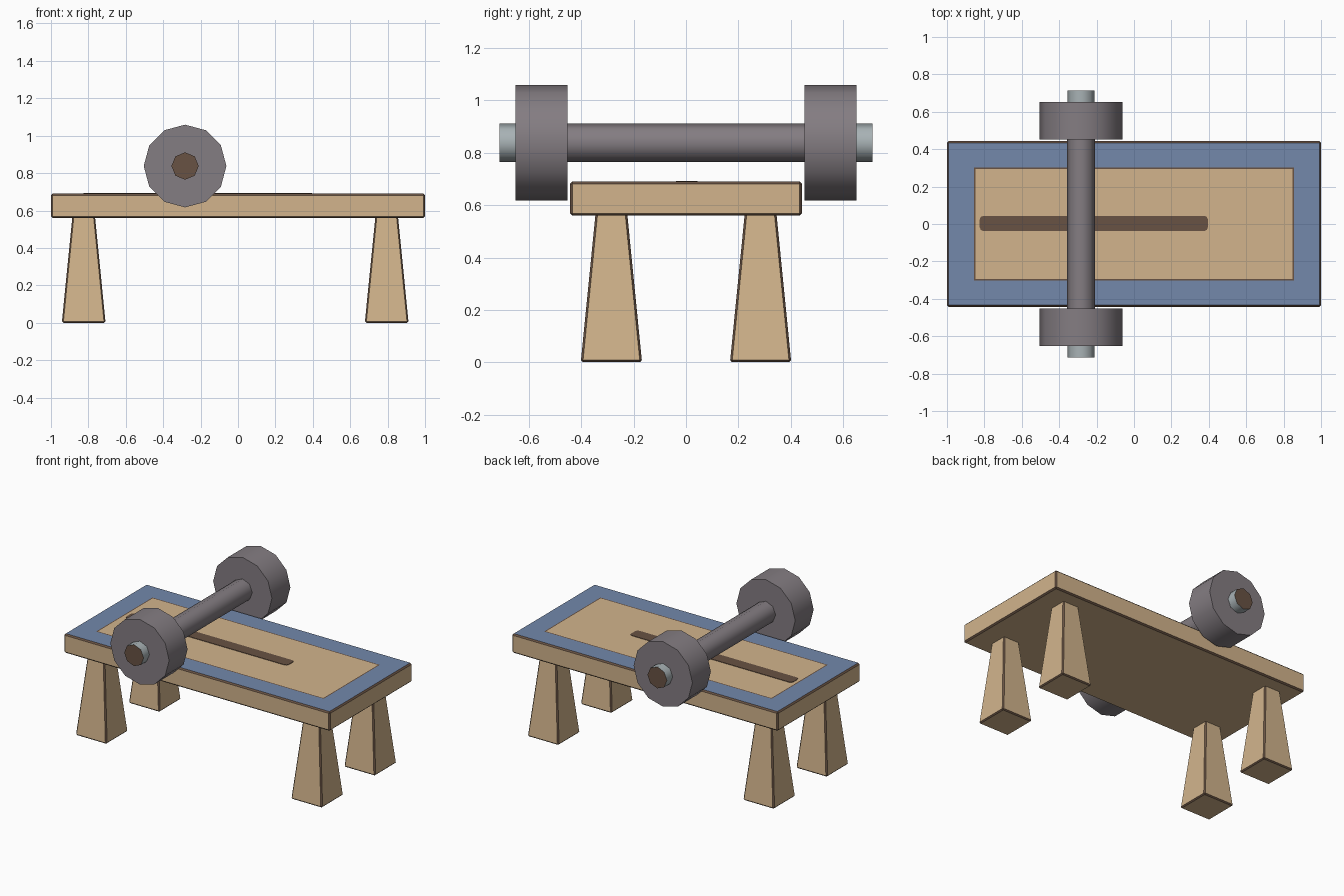
import bpy, bmesh, math
from mathutils import Matrix, Vector

if "Cube" in bpy.data.objects:
    bpy.data.objects.remove(bpy.data.objects["Cube"])


def material(name, r, g, b):
    def lin(c):
        c /= 255
        return c / 12.92 if c <= 0.04045 else ((c + 0.055) / 1.055) ** 2.4
    m = bpy.data.materials.new(name)
    m.diffuse_color = (lin(r), lin(g), lin(b), 1)
    m.use_nodes = True
    m.node_tree.nodes["Principled BSDF"].inputs["Base Color"].default_value = m.diffuse_color
    return m


WOOD = material("tan wood", 210, 180, 140)
BROWN = material("dark brown", 104, 82, 67)
BLUE = material("dusty blue", 115, 136, 171)
IRON = material("iron grey", 132, 125, 130)
STEEL = material("pale steel", 168, 178, 181)


def finish(name, bm, mats):
    bmesh.ops.recalc_face_normals(bm, faces=bm.faces)
    me = bpy.data.meshes.new(name)
    bm.to_mesh(me)
    bm.free()
    for m in mats:
        me.materials.append(m)
    ob = bpy.data.objects.new(name, me)
    bpy.context.collection.objects.link(ob)
    return ob


def box(x0, x1, y0, y1, z0, z1):
    bm = bmesh.new()
    bmesh.ops.create_cube(bm, size=1)
    for v in bm.verts:
        v.co = Vector(((x0 + x1) / 2 + v.co.x * (x1 - x0),
                       (y0 + y1) / 2 + v.co.y * (y1 - y0),
                       (z0 + z1) / 2 + v.co.z * (z1 - z0)))
    return bm


def edge_chamfer(bm, edges, width, mat):
    bmesh.ops.bevel(bm, geom=edges, offset=width, segments=1,
                    affect='EDGES', profile=0.5, material=mat)


# Table top: wooden slab with dark worn edges, blue border and inset wood panel
Z0, Z1 = 0.56, 0.69
bm = box(-1, 1, -0.443, 0.443, Z0, Z1)
edge_chamfer(bm, bm.edges[:], 0.009, 1)
top = max(bm.faces, key=lambda f: f.calc_center_median().z)
top.material_index = 2


def shrink_top(hx, hy, mat):
    bmesh.ops.inset_region(bm, faces=[top], thickness=0.01, use_even_offset=True)
    for v in top.verts:
        v.co.x = math.copysign(hx, v.co.x)
        v.co.y = math.copysign(hy, v.co.y)
    top.material_index = mat


shrink_top(0.855, 0.302, 1)
shrink_top(0.847, 0.294, 0)
finish("table_top", bm, [WOOD, BROWN, BLUE])

# Dark groove strip with clipped corners on the panel
bm = box(-0.825, 0.395, -0.038, 0.044, Z1 - 0.002, Z1 + 0.003)
upright = [e for e in bm.edges if abs(e.verts[0].co.z - e.verts[1].co.z) > 0.001]
bmesh.ops.bevel(bm, geom=upright, offset=0.02, segments=2, affect='EDGES', profile=0.5)
finish("groove_strip", bm, [BROWN])

# Four tapered legs with dark edges
for xname, cx in (("left", -0.825), ("right", 0.795)):
    for yname, cy in (("front", -0.285), ("back", 0.285)):
        bm = box(-0.117, 0.117, -0.117, 0.117, 0, Z0 + 0.005)
        for v in bm.verts:
            if v.co.z > 0.1:
                v.co.x *= 0.52
                v.co.y *= 0.52
        edges = [e for e in bm.edges if min(v.co.z for v in e.verts) < 0.1]
        edge_chamfer(bm, edges, 0.008, 1)
        bmesh.ops.translate(bm, verts=bm.verts, vec=(cx, cy, 0))
        finish(f"{yname}_{xname}_leg", bm, [WOOD, BROWN])


# Dumbbell parts: smooth-sided cylinders lying along y
def rod(name, radius, sides, y0, y1, side_mat, cap_mat):
    bm = bmesh.new()
    bmesh.ops.create_cone(bm, cap_ends=True, segments=sides,
                          radius1=radius, radius2=radius, depth=y1 - y0)
    bm.transform(Matrix.Translation((-0.283, (y0 + y1) / 2, 0.838))
                 @ Matrix.Rotation(math.pi / 2, 4, 'X'))
    bm.normal_update()
    for f in bm.faces:
        f.material_index = 1 if abs(f.normal.y) > 0.9 else 0
    ob = finish(name, bm, [side_mat, cap_mat])
    bpy.ops.object.select_all(action='DESELECT')
    bpy.context.view_layer.objects.active = ob
    ob.select_set(True)
    bpy.ops.object.shade_smooth_by_angle(angle=math.radians(50))


rod("bar_grip", 0.074, 8, -0.46, 0.46, IRON, IRON)
for side, s in (("front", -1), ("back", 1)):
    rod(f"{side}_weight", 0.221, 12, *sorted((s * 0.453, s * 0.651)), IRON, IRON)
    rod(f"{side}_bar_tip", 0.073, 8, *sorted((s * 0.64, s * 0.713)), STEEL, BROWN)
